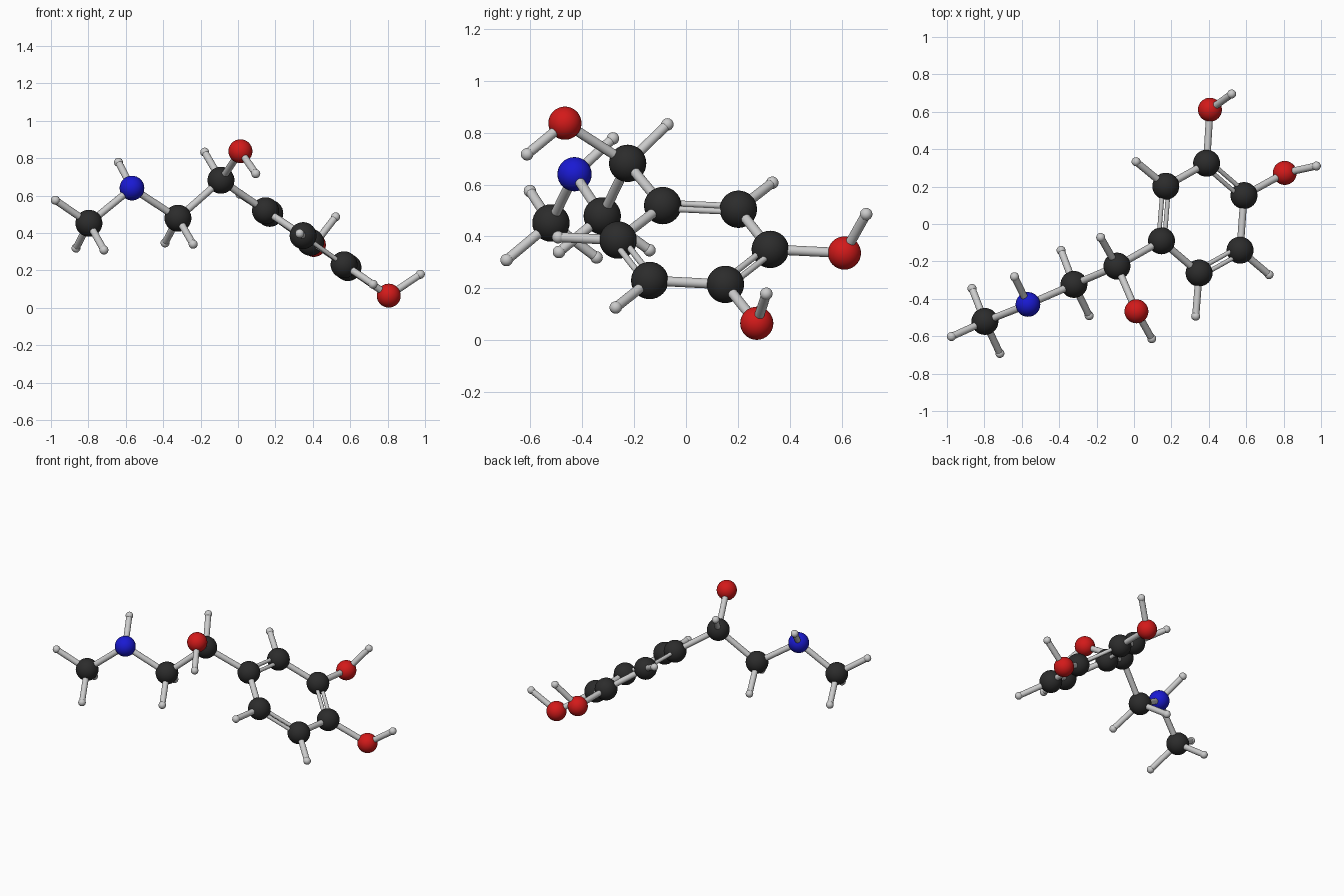
import bpy
from mathutils import Vector

if "Cube" in bpy.data.objects:
    bpy.data.objects.remove(bpy.data.objects["Cube"])


def material(name, rgb):
    m = bpy.data.materials.new(name)
    m.diffuse_color = (*rgb, 1)
    m.use_nodes = True
    m.node_tree.nodes["Principled BSDF"].inputs["Base Color"].default_value = m.diffuse_color
    return m


# element: (radius, material)
KINDS = {
    "carbon": (0.072, material("carbon_black", (0.025, 0.025, 0.025))),
    "nitrogen": (0.066, material("nitrogen_blue", (0.01, 0.01, 0.65))),
    "oxygen": (0.064, material("oxygen_red", (0.65, 0.01, 0.01))),
    "hydrogen": (0.024, None),
}

# Heavy atoms
ATOMS = {
    "methyl": ("carbon", (-0.797, -0.521, 0.452)),
    "amine": ("nitrogen", (-0.567, -0.430, 0.640)),
    "chain_2": ("carbon", (-0.321, -0.323, 0.479)),
    "chain_1": ("carbon", (-0.091, -0.225, 0.682)),
    "chain_oh": ("oxygen", (0.013, -0.467, 0.837)),
    "ring_1": ("carbon", (0.147, -0.090, 0.519)),
    "ring_2": ("carbon", (0.170, 0.202, 0.505)),
    "ring_3": ("carbon", (0.388, 0.325, 0.350)),
    "ring_4": ("carbon", (0.588, 0.152, 0.215)),
    "ring_5": ("carbon", (0.567, -0.140, 0.230)),
    "ring_6": ("carbon", (0.348, -0.262, 0.386)),
    "ring_oh_3": ("oxygen", (0.406, 0.611, 0.336)),
    "ring_oh_4": ("oxygen", (0.806, 0.273, 0.065)),
}

# Hydrogens: (atom they hang on, position)
HYDROGENS = [
    ("methyl", (-0.976, -0.602, 0.575)),
    ("methyl", (-0.866, -0.345, 0.319)),
    ("methyl", (-0.717, -0.692, 0.309)),
    ("amine", (-0.639, -0.282, 0.778)),
    ("chain_2", (-0.390, -0.141, 0.347)),
    ("chain_2", (-0.240, -0.490, 0.340)),
    ("chain_1", (-0.178, -0.072, 0.832)),
    ("chain_oh", (0.095, -0.613, 0.717)),
    ("ring_2", (0.011, 0.333, 0.607)),
    ("ring_5", (0.722, -0.271, 0.126)),
    ("ring_6", (0.330, -0.493, 0.397)),
    ("ring_oh_3", (0.522, 0.695, 0.486)),
    ("ring_oh_4", (0.975, 0.310, 0.179)),
]

SINGLE = [
    ("methyl", "amine"), ("amine", "chain_2"), ("chain_2", "chain_1"),
    ("chain_1", "chain_oh"), ("chain_1", "ring_1"),
    ("ring_2", "ring_3"), ("ring_4", "ring_5"), ("ring_6", "ring_1"),
    ("ring_3", "ring_oh_3"), ("ring_4", "ring_oh_4"),
]
DOUBLE = [("ring_1", "ring_2"), ("ring_3", "ring_4"), ("ring_5", "ring_6")]


def ball(name, kind, loc):
    radius, mat = KINDS[kind]
    bpy.ops.mesh.primitive_uv_sphere_add(segments=32, ring_count=16, radius=radius, location=loc)
    ob = bpy.context.object
    ob.name = name
    bpy.ops.object.shade_smooth()
    if mat:
        ob.data.materials.append(mat)


def stick(name, a, b, radius=0.019):
    d = b - a
    bpy.ops.mesh.primitive_cylinder_add(vertices=24, radius=radius, depth=d.length,
                                        location=(a + b) / 2)
    ob = bpy.context.object
    ob.name = name
    ob.rotation_euler = d.to_track_quat("Z", "Y").to_euler()
    bpy.ops.object.shade_smooth_by_angle()


pos = {k: Vector(p) for k, (_, p) in ATOMS.items()}

# Atom balls
for key, (kind, p) in ATOMS.items():
    ball(f"{key}_{kind}", kind, p)

# Hydrogen balls and their sticks
for i, (parent, p) in enumerate(HYDROGENS, 1):
    ball(f"hydrogen_{i}", "hydrogen", p)
    stick(f"hydrogen_bond_{i}", pos[parent], Vector(p))

# Single bonds
for a, b in SINGLE:
    stick(f"bond_{a}_{b}", pos[a], pos[b])

# Double bonds: two thin sticks side by side in the ring plane
normal = (pos["ring_3"] - pos["ring_1"]).cross(pos["ring_5"] - pos["ring_1"]).normalized()
for a, b in DOUBLE:
    side = normal.cross(pos[b] - pos[a]).normalized() * 0.019
    for s, label in ((1, "inner"), (-1, "outer")):
        stick(f"double_bond_{a}_{b}_{label}", pos[a] + side * s, pos[b] + side * s, 0.012)
